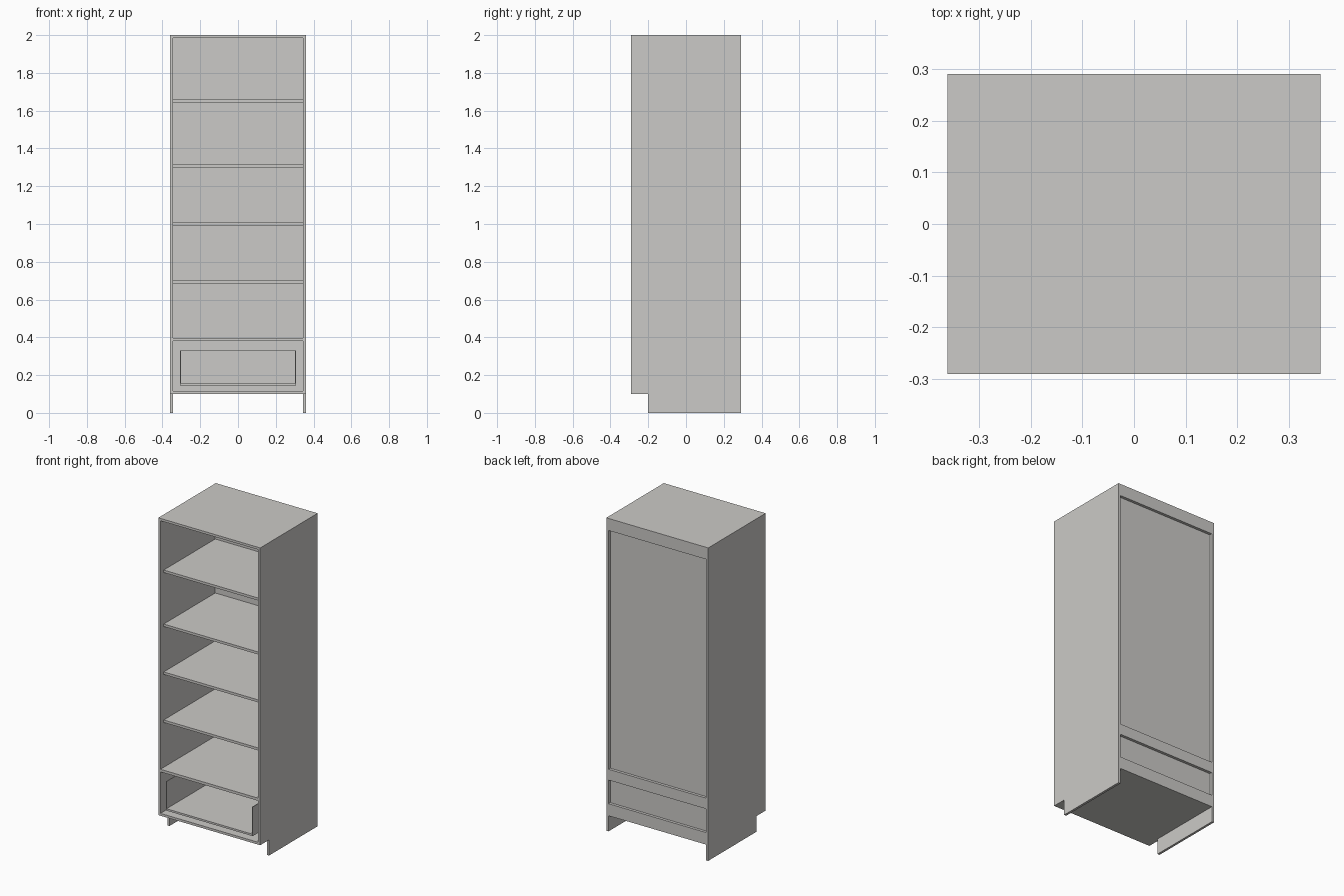
import bpy
import bmesh

if "Cube" in bpy.data.objects:
    bpy.data.objects.remove(bpy.data.objects["Cube"])

W, D, T = 0.36, 0.29, 0.015      # half width, half depth, board thickness
IN = W - T                       # inner half width

grey = bpy.data.materials.new("light_grey_board")
grey.diffuse_color = (0.60, 0.59, 0.57, 1)
grey.use_nodes = True
grey.node_tree.nodes["Principled BSDF"].inputs["Base Color"].default_value = grey.diffuse_color


def finish(name, bm):
    bmesh.ops.recalc_face_normals(bm, faces=bm.faces)
    mesh = bpy.data.meshes.new(name)
    bm.to_mesh(mesh)
    bm.free()
    mesh.materials.append(grey)
    obj = bpy.data.objects.new(name, mesh)
    bpy.context.collection.objects.link(obj)
    return obj


def board(name, x, y, z):
    """Box given by its (min, max) range on each axis."""
    bm = bmesh.new()
    bmesh.ops.create_cube(bm, size=1)
    for v in bm.verts:
        v.co = [(r[0] + r[1]) / 2 + c * (r[1] - r[0]) for c, r in zip(v.co, (x, y, z))]
    return finish(name, bm)


def side_panel(name, x0, x1):
    """Upright with the toe-kick notch at the front foot."""
    profile = [(-0.20, 0), (D, 0), (D, 2), (-D, 2), (-D, 0.10), (-0.20, 0.10)]
    bm = bmesh.new()
    face = bm.faces.new([bm.verts.new((x0, y, z)) for y, z in profile])
    ext = bmesh.ops.extrude_face_region(bm, geom=[face])["geom"]
    moved = [g for g in ext if isinstance(g, bmesh.types.BMVert)]
    bmesh.ops.translate(bm, verts=moved, vec=(x1 - x0, 0, 0))
    return finish(name, bm)


# Carcass
side_panel("left_side", -W, -IN)
side_panel("right_side", IN, W)
inner = (-IN, IN)
board("top_panel", inner, (-D, D), (2 - T, 2))
board("bottom_panel", inner, (-D, D), (0.10, 0.115))
board("fixed_shelf", inner, (-D, D), (0.38, 0.397))

# Recessed back panels and the rails behind them
board("upper_back_panel", inner, (0.26, 0.272), (0.397, 2 - T))
board("lower_back_panel", inner, (0.26, 0.272), (0.115, 0.38))
for name, z in (("top_rail", (1.923, 2 - T)), ("middle_rail", (0.328, 0.38)),
                ("bottom_rail", (0.115, 0.177))):
    board(name, inner, (0.272, D), z)

# Adjustable shelves, set back a little from the front
for i, z in enumerate((0.685, 0.992, 1.298, 1.643)):
    board(f"shelf_{i + 1}", (-0.343, 0.343), (-0.26, 0.26), (z, z + 0.016))

# Open-fronted drawer tray
board("drawer_floor", (-0.307, 0.307), (-D, 0.21), (0.144, 0.156))
board("drawer_back", (-0.302, 0.302), (0.20, 0.21), (0.156, 0.33))
for name, s in (("drawer_left_wall", -1), ("drawer_right_wall", 1)):
    board(name, tuple(sorted((s * 0.302, s * 0.307))), (-D, 0.21), (0.156, 0.33))
